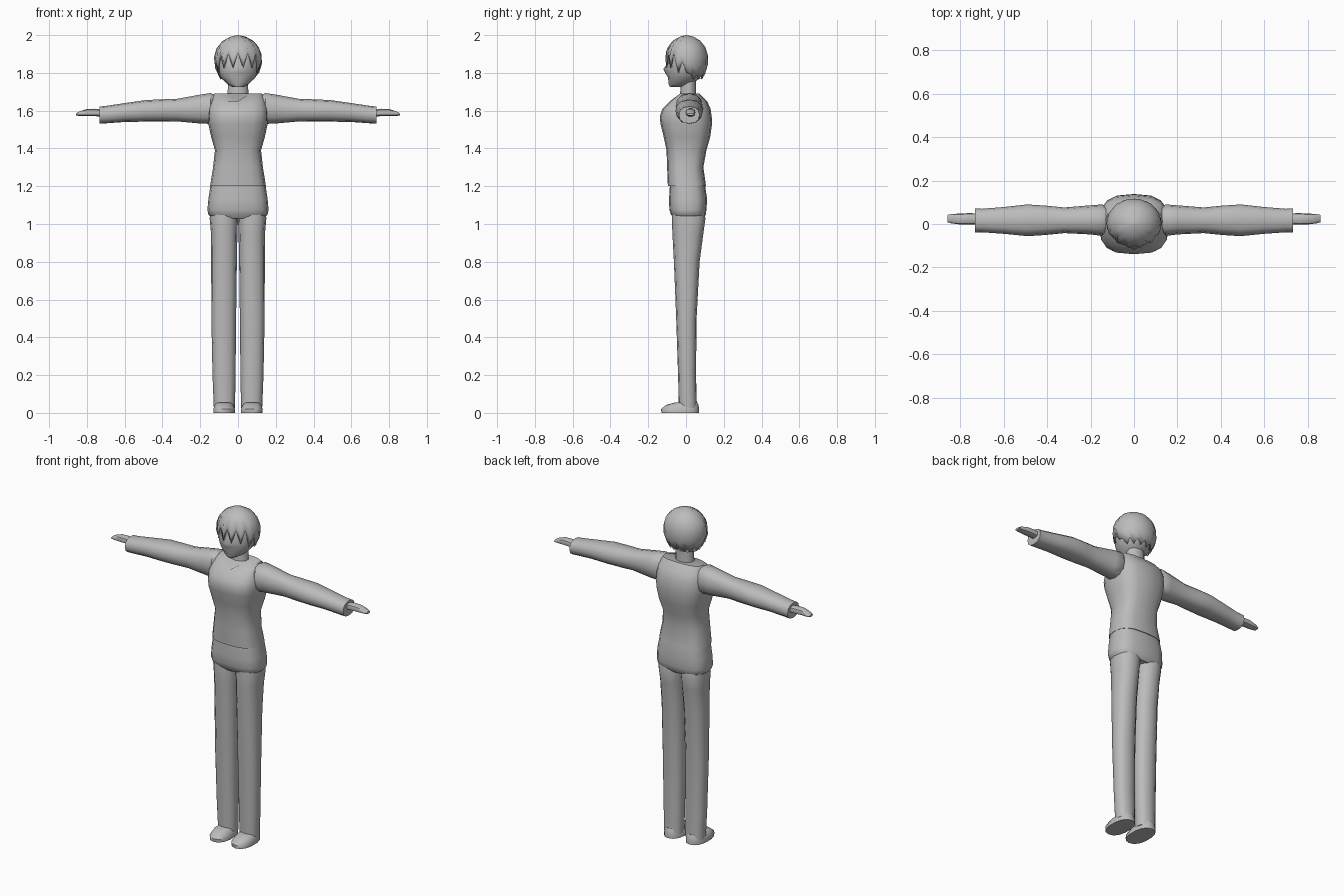
import bpy, math
from mathutils import Vector

if "Cube" in bpy.data.objects:
    bpy.data.objects.remove(bpy.data.objects["Cube"])

grey = bpy.data.materials.new("plain grey")
grey.diffuse_color = (0.5, 0.5, 0.5, 1)
grey.use_nodes = True
grey.node_tree.nodes["Principled BSDF"].inputs["Base Color"].default_value = grey.diffuse_color


def make(name, verts, faces, mirror=False, angle=45, solid=0):
    me = bpy.data.meshes.new(name)
    me.from_pydata(verts, [], faces)
    me.materials.append(grey)
    ob = bpy.data.objects.new(name, me)
    bpy.context.collection.objects.link(ob)
    bpy.ops.object.select_all(action='DESELECT')
    ob.select_set(True)
    bpy.context.view_layer.objects.active = ob
    bpy.ops.object.mode_set(mode='EDIT')
    bpy.ops.mesh.select_all(action='SELECT')
    bpy.ops.mesh.normals_make_consistent(inside=False)
    bpy.ops.object.mode_set(mode='OBJECT')
    bpy.ops.object.shade_smooth_by_angle(angle=math.radians(angle))
    if solid:
        m = ob.modifiers.new("thickness", 'SOLIDIFY')
        m.thickness, m.offset = solid, -1
    if mirror:
        ob.modifiers.new("mirror", 'MIRROR')
    return ob


def loft(name, stations, n=12, power=1.0, axis='Z', tweak=None, **kw):
    """stations: (position, a0, a1, y0, y1); a is x for axis Z, z for axis X."""
    verts, faces = [], []
    for p, a0, a1, y0, y1 in stations:
        for i in range(n):
            t = 2 * math.pi * i / n
            s, c = math.sin(t), -math.cos(t)
            s = math.copysign(abs(s) ** power, s)
            c = math.copysign(abs(c) ** power, c)
            a = (a0 + a1) / 2 + (a1 - a0) / 2 * s
            y = (y0 + y1) / 2 + (y1 - y0) / 2 * c
            v = Vector((a, y, p) if axis == 'Z' else (p, y, a))
            verts.append(tweak(v) if tweak else v)
    for k in range(len(stations) - 1):
        for i in range(n):
            j = (i + 1) % n
            faces.append((k*n + i, k*n + j, k*n + n + j, k*n + n + i))
    faces.append(tuple(range(n)))
    faces.append(tuple(range(len(verts) - n, len(verts))))
    return make(name, verts, faces, **kw)


def sym(rows):
    return [(z, -x, x, y0, y1) for z, x, y0, y1 in rows]


# head, with the nose pulled out of the front column
def nose(v):
    if abs(v.x) < 0.01 and v.y < -0.05:
        v.y -= {1.80: 0.012, 1.82: 0.022}.get(round(v.z, 2), 0)
    return v


loft("head", sym([
    (1.725, .025, -.085, -.02), (1.74, .055, -.092, .035), (1.775, .090, -.095, .075),
    (1.80, .104, -.098, .09), (1.82, .111, -.098, .095), (1.85, .114, -.098, .098),
    (1.91, .110, -.092, .10), (1.96, .075, -.065, .07)]), n=16, tweak=nose, power=.95)
loft("neck", sym([(1.62, .065, -.04, .06), (1.68, .058, -.032, .054),
                  (1.78, .055, -.025, .054)]), n=10)

# hair cap with a jagged lower edge
PROFILE = [(2.0, 0.002), (1.992, .04), (1.97, .082), (1.935, .112), (1.89, .127),
           (1.85, .127), (1.81, .117), (1.76, .09)]


def hair_radius(z):
    for (za, ra), (zb, rb) in zip(PROFILE, PROFILE[1:]):
        if z >= zb:
            return ra + (rb - ra) * (za - z) / (za - zb)
    return PROFILE[-1][1]


def hair_edge(t, i):
    front = -math.cos(t) * -1
    if front > .55:
        return 1.825 if i % 2 else 1.905
    if front > 0:
        return 1.80 if i % 2 else 1.86
    return 1.765 if i % 2 else 1.795


N, hv, hf = 28, [], []
ROWS = [0, .04, .14, .3, .5, .75, 1]
for f in ROWS:
    for i in range(N):
        t = 2 * math.pi * i / N
        zb = hair_edge(t, i)
        z = 2 - (2 - zb) * f
        r = hair_radius(z)
        hv.append((r * math.sin(t), .003 - r * .9 * math.cos(t), z))
for k in range(len(ROWS) - 1):
    for i in range(N):
        j = (i + 1) % N
        hf.append((k*N + i, k*N + j, k*N + N + j, k*N + N + i))
hf.append(tuple(range(N)))
make("hair", hv, hf, solid=.008, angle=30)


# vest torso with a V neckline
def vee(v):
    if v.z > 1.68 and abs(v.x) < .02 and v.y < .02:
        v.z -= .04
        v.y -= .025
    return v


loft("vest", sym([
    (1.20, .148, -.096, .106), (1.30, .132, -.100, .092), (1.39, .122, -.103, .108),
    (1.46, .142, -.118, .128), (1.53, .157, -.135, .138), (1.57, .16, -.139, .136),
    (1.61, .158, -.125, .130), (1.65, .148, -.085, .112), (1.69, .128, -.035, .072)]),
    n=16, power=.7, tweak=vee)

# hips
loft("hips", sym([
    (1.03, .135, -.065, .09), (1.05, .157, -.08, .105), (1.075, .162, -.088, .108),
    (1.13, .157, -.09, .112), (1.21, .145, -.085, .10)]), n=16, power=.7)

# trouser legs
loft("leg", [
    (.025, .016, .128, -.038, .058), (.20, .013, .135, -.042, .053),
    (.50, .010, .141, -.052, .056), (.80, .006, .142, -.064, .072),
    (.95, .003, .143, -.072, .092), (1.03, .000, .150, -.075, .103),
    (1.08, .000, .145, -.07, .09)], n=12, power=.85, mirror=True)

# shoes
loft("shoe", [
    (0, .014, .132, -.130, .070), (.02, .014, .132, -.132, .070),
    (.042, .024, .124, -.105, .066), (.055, .036, .110, -.06, .06)],
    n=14, power=.85, mirror=True)

# sleeves
loft("sleeve", [
    (.12, 1.56, 1.68, -.03, .07), (.145, 1.53, 1.693, -.055, .09),
    (.20, 1.532, 1.685, -.048, .086), (.32, 1.543, 1.663, -.042, .076),
    (.40, 1.542, 1.66, -.050, .084), (.49, 1.542, 1.656, -.056, .090),
    (.60, 1.540, 1.640, -.045, .078), (.70, 1.533, 1.625, -.038, .070),
    (.732, 1.532, 1.622, -.038, .072)], n=12, power=.85, axis='X', mirror=True)

# hands
loft("hand", [
    (.70, 1.568, 1.604, -.002, .048), (.76, 1.570, 1.611, -.003, .050),
    (.80, 1.570, 1.610, -.002, .048), (.84, 1.572, 1.596, .003, .046),
    (.857, 1.574, 1.586, .008, .042)], n=10, power=.8, axis='X', mirror=True)
